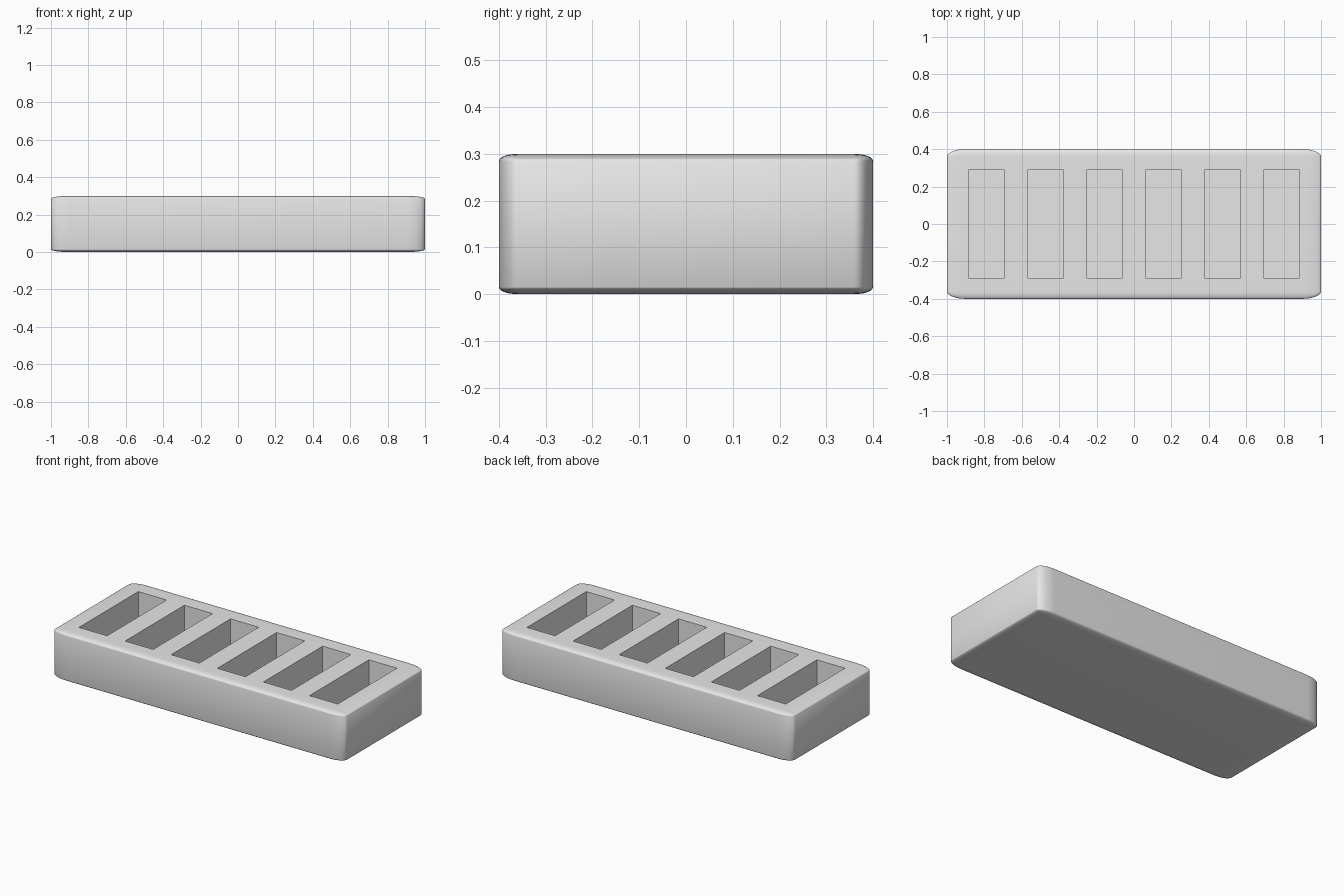
import bpy
import bmesh
import math

cube = bpy.data.objects.get("Cube")
if cube:
    bpy.data.objects.remove(cube, do_unlink=True)

SIZE = (2.0, 0.8, 0.3)
SLOTS, PITCH = 6, 0.3156
SLOT_W, SLOT_L, FLOOR_Z = 0.193, 0.58, 0.09

grey = bpy.data.materials.new("plain grey")
grey.use_nodes = True
colour = (0.8, 0.8, 0.8, 1.0)
grey.diffuse_color = colour
grey.node_tree.nodes["Principled BSDF"].inputs["Base Color"].default_value = colour


def add_box(bm, size, centre):
    verts = bmesh.ops.create_cube(bm, size=1)["verts"]
    bmesh.ops.scale(bm, vec=size, verts=verts)
    bmesh.ops.translate(bm, vec=centre, verts=verts)


def make_object(name, bm):
    mesh = bpy.data.meshes.new(name)
    bm.to_mesh(mesh)
    bm.free()
    mesh.materials.append(grey)
    obj = bpy.data.objects.new(name, mesh)
    bpy.context.collection.objects.link(obj)
    return obj


# Rounded block: bevelled as a cube, then stretched so the rounding stretches too
bm = bmesh.new()
add_box(bm, (1, 1, 1), (0, 0, 0.5))
bmesh.ops.bevel(bm, geom=bm.edges[:], offset=0.05, segments=8,
                profile=0.5, affect='EDGES')
bmesh.ops.scale(bm, vec=SIZE, verts=bm.verts)
tray = make_object("slotted_tray", bm)

# Row of rectangular pockets cut from the top
bm = bmesh.new()
depth = SIZE[2] - FLOOR_Z + 0.1
for i in range(SLOTS):
    x = (i - (SLOTS - 1) / 2) * PITCH
    add_box(bm, (SLOT_W, SLOT_L, depth), (x, 0, FLOOR_Z + depth / 2))
cutter = make_object("slot_cutter", bm)

cut = tray.modifiers.new("slots", 'BOOLEAN')
cut.operation = 'DIFFERENCE'
cut.solver = 'EXACT'
cut.object = cutter

bpy.ops.object.select_all(action='DESELECT')
tray.select_set(True)
bpy.context.view_layer.objects.active = tray
bpy.ops.object.modifier_apply(modifier=cut.name)
bpy.data.objects.remove(cutter, do_unlink=True)
bpy.ops.object.shade_smooth_by_angle(angle=math.radians(60))
